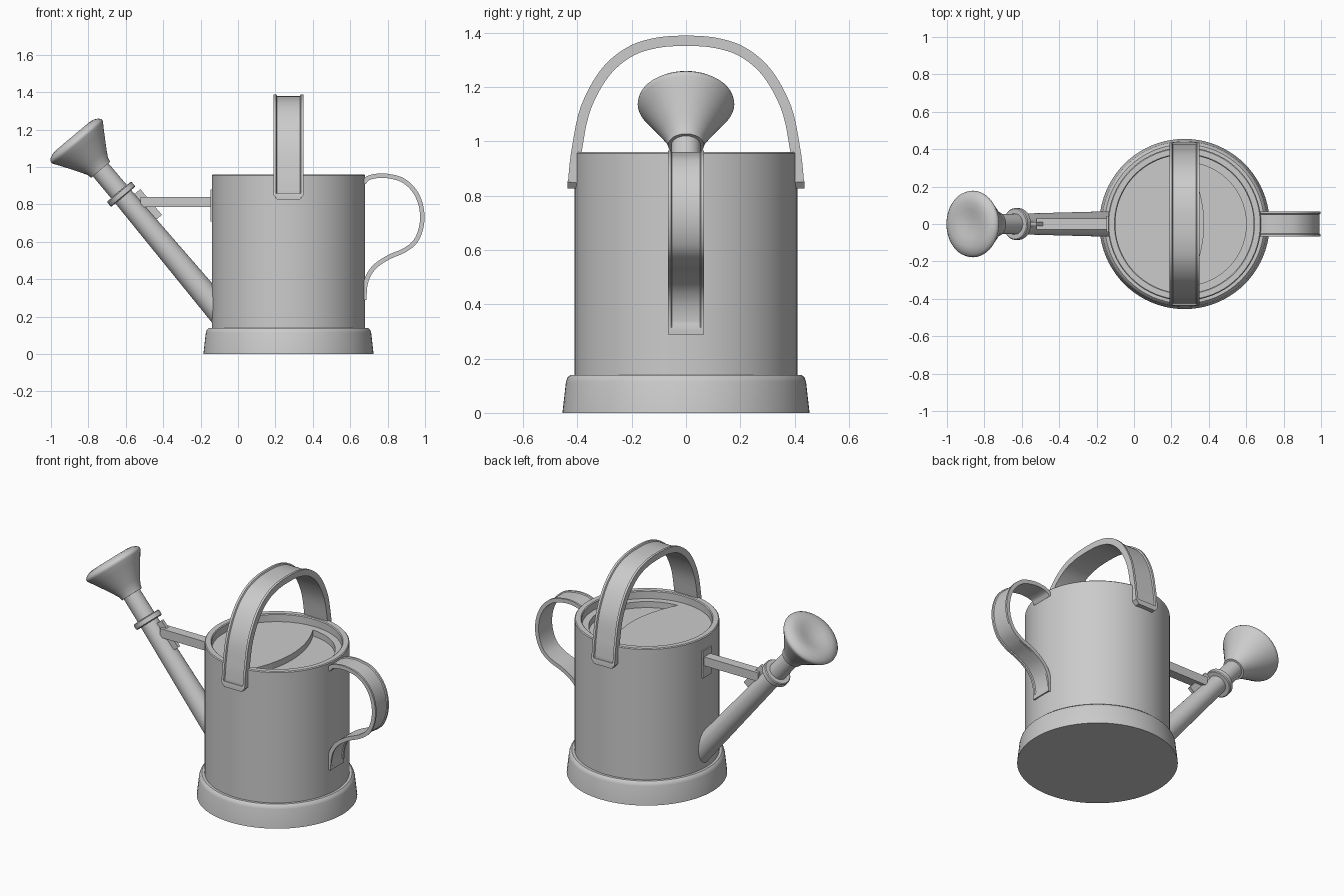
import bpy, bmesh, math
from mathutils import Vector, Matrix

if "Cube" in bpy.data.objects:
    bpy.data.objects.remove(bpy.data.objects["Cube"])

CX = 0.27                                    # axis of the can
COLLAR = Vector((-0.625, 0, 0.855))          # reference point on the spout
AXIS = Vector((-0.643, 0, 0.766)).normalized()


def finish(name, bm, smooth=True):
    bmesh.ops.recalc_face_normals(bm, faces=bm.faces)
    me = bpy.data.meshes.new(name)
    bm.to_mesh(me)
    bm.free()
    ob = bpy.data.objects.new(name, me)
    bpy.context.collection.objects.link(ob)
    bpy.ops.object.select_all(action='DESELECT')
    ob.select_set(True)
    bpy.context.view_layer.objects.active = ob
    if smooth:
        bpy.ops.object.shade_smooth_by_angle(angle=math.radians(35))
    return ob


def lathe(name, profile, origin, axis=Vector((0, 0, 1)), n=64):
    """Closed solid of revolution; profile of (radius, height) from pole to pole."""
    rot = axis.to_track_quat('Z', 'Y')
    bm = bmesh.new()
    rings = []
    for r, h in profile:
        count = 1 if r == 0 else n
        rings.append([bm.verts.new(Vector(origin) + rot @ Vector(
            (r * math.cos(math.tau * i / n), r * math.sin(math.tau * i / n), h)))
            for i in range(count)])
    for a, b in zip(rings, rings[1:]):
        for i in range(n):
            j = (i + 1) % n
            quad = [a[i % len(a)], a[j % len(a)], b[j % len(b)], b[i % len(b)]]
            bm.faces.new(list(dict.fromkeys(quad)))
    return finish(name, bm)


def box(name, center, size, rot=Matrix()):
    bm = bmesh.new()
    bmesh.ops.create_cube(bm, size=1, matrix=Matrix.Translation(center) @ rot
                          @ Matrix.Diagonal((*size, 1)))
    return finish(name, bm, False)


def spline(pts, steps=6):
    """Catmull-Rom curve through the 2D points."""
    p = [Vector(q) for q in pts]
    p = [2 * p[0] - p[1]] + p + [2 * p[-1] - p[-2]]
    out = []
    for a, b, c, d in zip(p, p[1:], p[2:], p[3:]):
        for k in range(steps):
            t = k / steps
            out.append(0.5 * (2 * b + (c - a) * t + (2 * a - 5 * b + 4 * c - d) * t * t
                              + (3 * b - a - 3 * c + d) * t ** 3))
    return out + [p[-2]]


def strap(name, path, half_w, half_t, lip, groove, place, taper):
    """Flat band along a path with raised lips along its outer face."""
    bm = bmesh.new()
    n = len(path)
    rings = []
    for i, p in enumerate(path):
        tan = (path[min(i + 1, n - 1)] - path[max(i - 1, 0)]).normalized()
        nor = Vector((-tan.y, tan.x))
        end = min((p - path[0]).length, (p - path[-1]).length)
        w = half_w * (taper if end < 0.005 else 1)
        g = groove if end > 0.028 else 0
        e = w - lip
        sec = [(-w, -half_t), (w, -half_t), (w, half_t), (e, half_t),
               (e - 0.004, half_t - g), (-e + 0.004, half_t - g), (-e, half_t), (-w, half_t)]
        rings.append([bm.verts.new(place(p.x + nor.x * v, u, p.y + nor.y * v)) for u, v in sec])
    for a, b in zip(rings, rings[1:]):
        for i in range(8):
            j = (i + 1) % 8
            bm.faces.new((a[i], a[j], b[j], b[i]))
    bm.faces.new(rings[0])
    bm.faces.new(rings[-1])
    return finish(name, bm)


# Base and can body with recessed lid
lathe("base", [(0, 0), (0.455, 0), (0.442, 0.115), (0.437, 0.13), (0.426, 0.14), (0, 0.14)],
      (CX, 0, 0), n=80)
body = lathe("body", [(0, 0.1), (0.41, 0.1), (0.41, 0.955), (0.405, 0.96), (0.375, 0.96),
                      (0.37, 0.955), (0.37, 0.91), (0, 0.91)], (CX, 0, 0), n=80)

# Filling opening cut into the lid
outline = [(0.33 * math.cos(a), 0.33 * math.sin(a))
           for a in [math.radians(-86.8 + 173.6 * i / 40) for i in range(41)]]
outline += [(0.105 - 0.8 * y * y, y) for y in [0.3295 * (1 - i / 8) for i in range(1, 16)]]
bm = bmesh.new()
face = bm.faces.new([bm.verts.new((CX + x, y, 0.872)) for x, y in outline])
top = bmesh.ops.extrude_face_region(bm, geom=[face])["geom"]
bmesh.ops.translate(bm, vec=(0, 0, 0.2), verts=[v for v in top if isinstance(v, bmesh.types.BMVert)])
cutter = finish("opening_cutter", bm, False)
cutter.hide_render = True
mod = body.modifiers.new("opening", 'BOOLEAN')
mod.operation, mod.object, mod.solver = 'DIFFERENCE', cutter, 'EXACT'
bpy.ops.object.select_all(action='DESELECT')
body.select_set(True)
bpy.context.view_layer.objects.active = body
bpy.ops.object.modifier_move_to_index(modifier="opening", index=0)
bpy.ops.object.modifier_apply(modifier="opening")
bpy.data.objects.remove(cutter)

# Spout, collar and sprinkler rose
lathe("spout", [(0, -0.88), (0.07, -0.88), (0.055, 0), (0.054, 0.2), (0, 0.2)], COLLAR, AXIS, 40)
lathe("spout_collar", [(0, -0.018), (0.08, -0.018), (0.085, -0.013), (0.085, 0.013),
                       (0.08, 0.018), (0, 0.018)], COLLAR, AXIS, 40)
lathe("rose", [(0, 0.17), (0.066, 0.17), (0.072, 0.195), (0.092, 0.23), (0.122, 0.278),
               (0.152, 0.325), (0.174, 0.358), (0.178, 0.367), (0.176, 0.378), (0.165, 0.389),
               (0.145, 0.399), (0.12, 0.404), (0.08, 0.399), (0.04, 0.39), (0, 0.387)],
      COLLAR, AXIS, 48)

# Brace between spout and can
box("brace", (-0.32, 0, 0.813), (0.4, 0.06, 0.055))
box("brace_body_plate", (-0.137, 0, 0.795), (0.02, 0.085, 0.17))
up = Vector((0.766, 0, 0.643))
box("brace_spout_plate", COLLAR - AXIS * 0.135 + up * 0.056, (0.02, 0.08, 0.18),
    AXIS.to_track_quat('Z', 'Y').to_matrix().to_4x4())

# Carrying handle over the top, mirrored about y = 0
half = [(-0.417, 0.85), (-0.414, 0.862), (-0.413, 0.88), (-0.402, 0.97), (-0.37, 1.12),
        (-0.30, 1.25), (-0.21, 1.328), (-0.11, 1.362)]
curve = spline(half + [(0, 1.37)] + [(-a, z) for a, z in reversed(half)])
curve = [Vector((-0.417, 0.826))] + curve + [Vector((0.417, 0.826))]
strap("top_handle", curve, 0.08, 0.019, 0.014, 0.008,
      lambda a, u, z: (CX + u, a, z), 0.75)

# Pouring handle at the back
curve = spline([(0.672, 0.915), (0.695, 0.94), (0.74, 0.952), (0.8, 0.952), (0.88, 0.93),
                (0.945, 0.87), (0.98, 0.785), (0.982, 0.69), (0.95, 0.605), (0.89, 0.555),
                (0.81, 0.52), (0.74, 0.475), (0.7, 0.425), (0.68, 0.365), (0.675, 0.29)])
strap("rear_handle", curve, 0.067, 0.012, 0.012, 0.006,
      lambda a, u, z: (a, u, z), 1.0)
